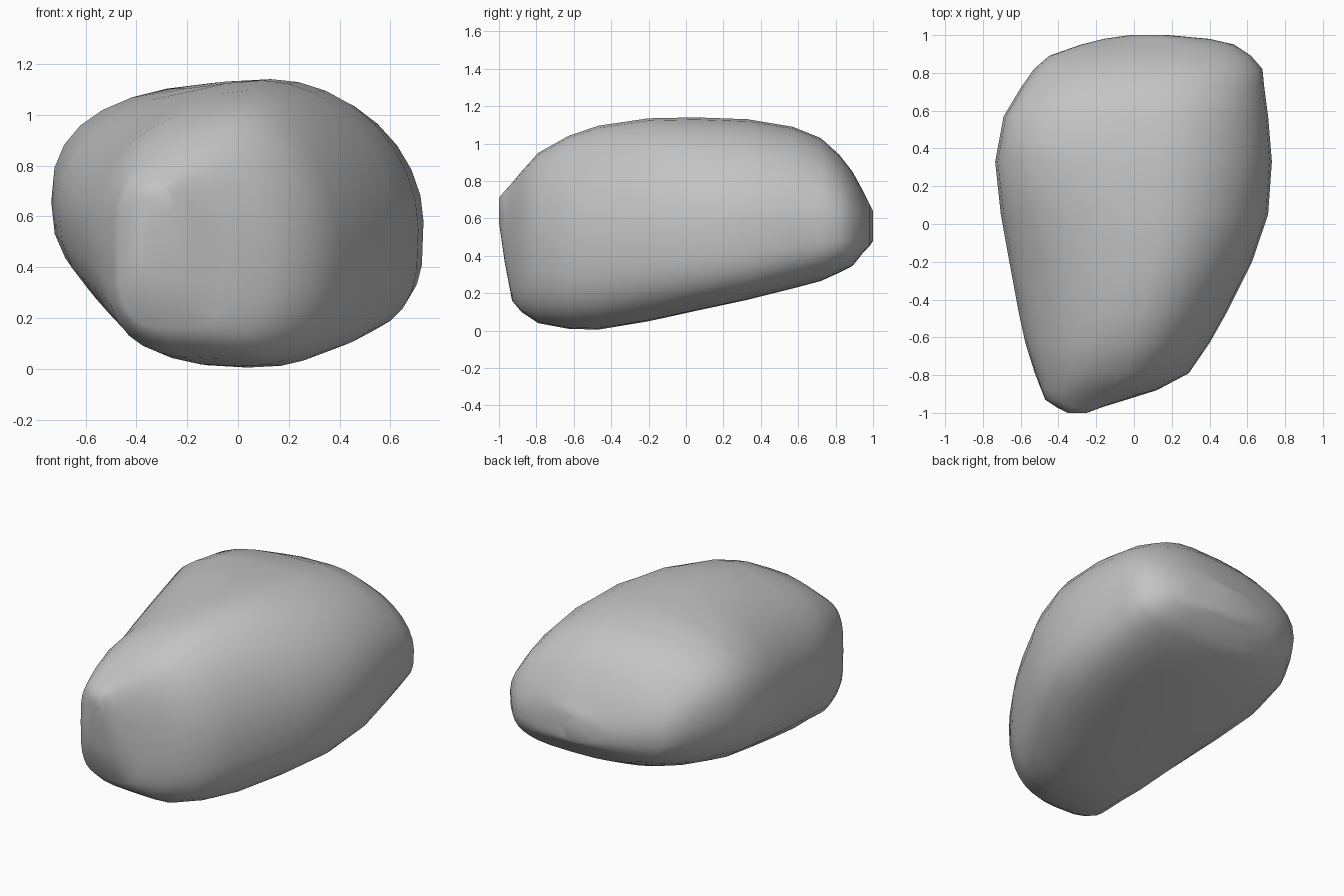
import bpy, bmesh, math

if "Cube" in bpy.data.objects:
    bpy.data.objects.remove(bpy.data.objects["Cube"])

SEGMENTS = 32

# Cross-sections from front to back: y, left x, right x, bottom z, top z
SECTIONS = [
    (-1.00, -0.35, -0.25, 0.58, 0.71), (-0.97, -0.41, -0.17, 0.37, 0.745),
    (-0.93, -0.47, -0.04, 0.16, 0.79), (-0.88, -0.49, 0.12, 0.10, 0.85),
    (-0.79, -0.525, 0.29, 0.04, 0.95), (-0.63, -0.575, 0.40, 0.01, 1.04),
    (-0.47, -0.61, 0.49, 0.005, 1.095), (-0.20, -0.66, 0.625, 0.05, 1.135),
    (0.05, -0.705, 0.71, 0.105, 1.14), (0.33, -0.735, 0.73, 0.165, 1.13),
    (0.57, -0.69, 0.71, 0.225, 1.09), (0.72, -0.60, 0.69, 0.265, 1.03),
    (0.82, -0.53, 0.68, 0.31, 0.94), (0.89, -0.45, 0.62, 0.345, 0.85),
    (0.95, -0.28, 0.53, 0.42, 0.74), (0.98, -0.16, 0.40, 0.45, 0.68),
    (1.00, -0.02, 0.18, 0.48, 0.64),
]
# Squareness of each corner along y (2 is round, higher is boxier)
UPPER_LEFT = [(-1, 3), (-0.93, 3.4), (-0.78, 2.4), (-0.5, 1.8), (0, 2.0),
              (0.5, 2.9), (0.8, 2.4), (1, 2)]
LOWER_LEFT = [(-1, 3), (-0.93, 3.8), (-0.8, 3.2), (-0.6, 2.3), (0, 2.4),
              (1, 2.4)]
UPPER_RIGHT = [(-1, 2), (1, 1.9)]
LOWER_RIGHT = [(-1, 2.6), (-0.5, 2.6), (-0.2, 2.9), (0.3, 3.7), (1, 3.2)]


def interpolate(keys, y):
    for (y0, v0), (y1, v1) in zip(keys, keys[1:]):
        if y <= y1:
            return v0 + (v1 - v0) * (y - y0) / (y1 - y0)


def section_ring(bm, y, xl, xr, zb, zt):
    """Lopsided rounded ring; each quadrant has its own squareness."""
    xm = (xl + xr) / 2 + 0.09 * (xr - xl)
    ring = []
    for i in range(SEGMENTS):
        a = 2 * math.pi * i / SEGMENTS
        c, s = math.cos(a), math.sin(a)
        if c < 0:
            n = interpolate(UPPER_LEFT if s > 0 else LOWER_LEFT, y)
            zm, rx = zb + 0.51 * (zt - zb), xm - xl
        else:
            n = interpolate(UPPER_RIGHT if s > 0 else LOWER_RIGHT, y)
            zm, rx = zb + 0.43 * (zt - zb), xr - xm
        rz = zt - zm if s > 0 else zm - zb
        x = xm + rx * math.copysign(abs(c) ** (2 / n), c)
        z = zm + rz * math.copysign(abs(s) ** (2 / n), s)
        ring.append(bm.verts.new((x, y, z)))
    return ring


# Boulder: loft through the sections, closed at both ends
bm = bmesh.new()
rings = [section_ring(bm, *s) for s in SECTIONS]
for a, b in zip(rings, rings[1:]):
    for i in range(SEGMENTS):
        j = (i + 1) % SEGMENTS
        bm.faces.new((a[i], a[j], b[j], b[i]))
bm.faces.new(rings[0])
bm.faces.new(rings[-1])
bmesh.ops.recalc_face_normals(bm, faces=bm.faces)
for f in bm.faces:
    f.smooth = True
mesh = bpy.data.meshes.new("boulder")
bm.to_mesh(mesh)
bm.free()

stone = bpy.data.materials.new("stone grey")
stone.diffuse_color = (0.55, 0.55, 0.55, 1)
stone.use_nodes = True
stone.node_tree.nodes["Principled BSDF"].inputs["Base Color"].default_value = stone.diffuse_color
mesh.materials.append(stone)
boulder = bpy.data.objects.new("boulder", mesh)
bpy.context.collection.objects.link(boulder)
